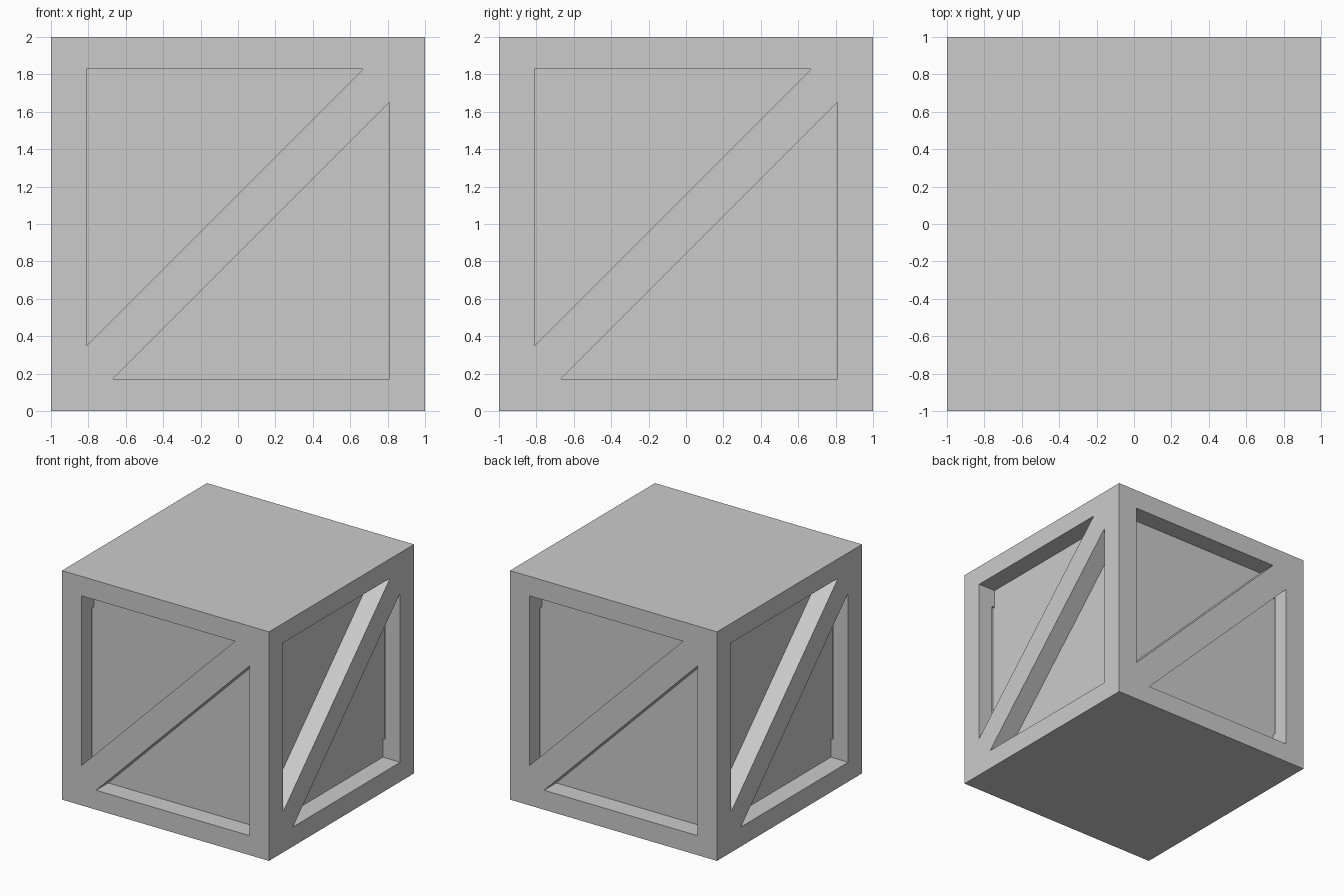
import bpy, bmesh
from mathutils import Matrix, Vector
from math import pi

if "Cube" in bpy.data.objects:
    bpy.data.objects.remove(bpy.data.objects["Cube"])

DEPTH = 0.167   # recess depth
LIP = 0.14      # depth at which the narrow side slot starts


def add_prism(bm, profile, y0, y1, rot):
    """Prism from an x/z profile between two y planes, turned about z."""
    front = [bm.verts.new(rot @ Vector((x, y0, z))) for x, z in profile]
    back = [bm.verts.new(rot @ Vector((x, y1, z))) for x, z in profile]
    bm.faces.new(front)
    bm.faces.new(back[::-1])
    n = len(profile)
    for i in range(n):
        j = (i + 1) % n
        bm.faces.new((front[j], front[i], back[i], back[j]))


def make_cutter(name, profile, y0, y1):
    """Profile and its half-turn copy, repeated on all four sides."""
    bm = bmesh.new()
    turned = [(-x, 2 - z) for x, z in profile]
    for side in range(4):
        rot = Matrix.Rotation(side * pi / 2, 3, 'Z')
        add_prism(bm, profile, y0, y1, rot)
        add_prism(bm, turned, y0, y1, rot)
    bmesh.ops.recalc_face_normals(bm, faces=bm.faces)
    mesh = bpy.data.meshes.new(name)
    bm.to_mesh(mesh)
    bm.free()
    ob = bpy.data.objects.new(name, mesh)
    bpy.context.collection.objects.link(ob)
    ob.hide_render = True
    ob.display_type = 'WIRE'
    return ob


# Crate body
bpy.ops.mesh.primitive_cube_add(size=2, location=(0, 0, 1))
crate = bpy.context.object
crate.name = "crate"

# Triangular recesses that leave a frame and a diagonal brace
triangles = make_cutter("recess_cutter",
                        [(-0.81, 1.83), (-0.81, 0.35), (0.67, 1.83)],
                        -1.1, -1 + DEPTH)

# Narrow slots along the corner posts, next to the inner panel
slots = make_cutter("slot_cutter",
                    [(-0.83, 0.36), (-0.805, 0.36), (-0.805, 1.67), (-0.83, 1.67)],
                    -1 + LIP, -1 + DEPTH)

for cutter in (triangles, slots):
    mod = crate.modifiers.new(cutter.name, 'BOOLEAN')
    mod.operation = 'DIFFERENCE'
    mod.solver = 'EXACT'
    mod.object = cutter
